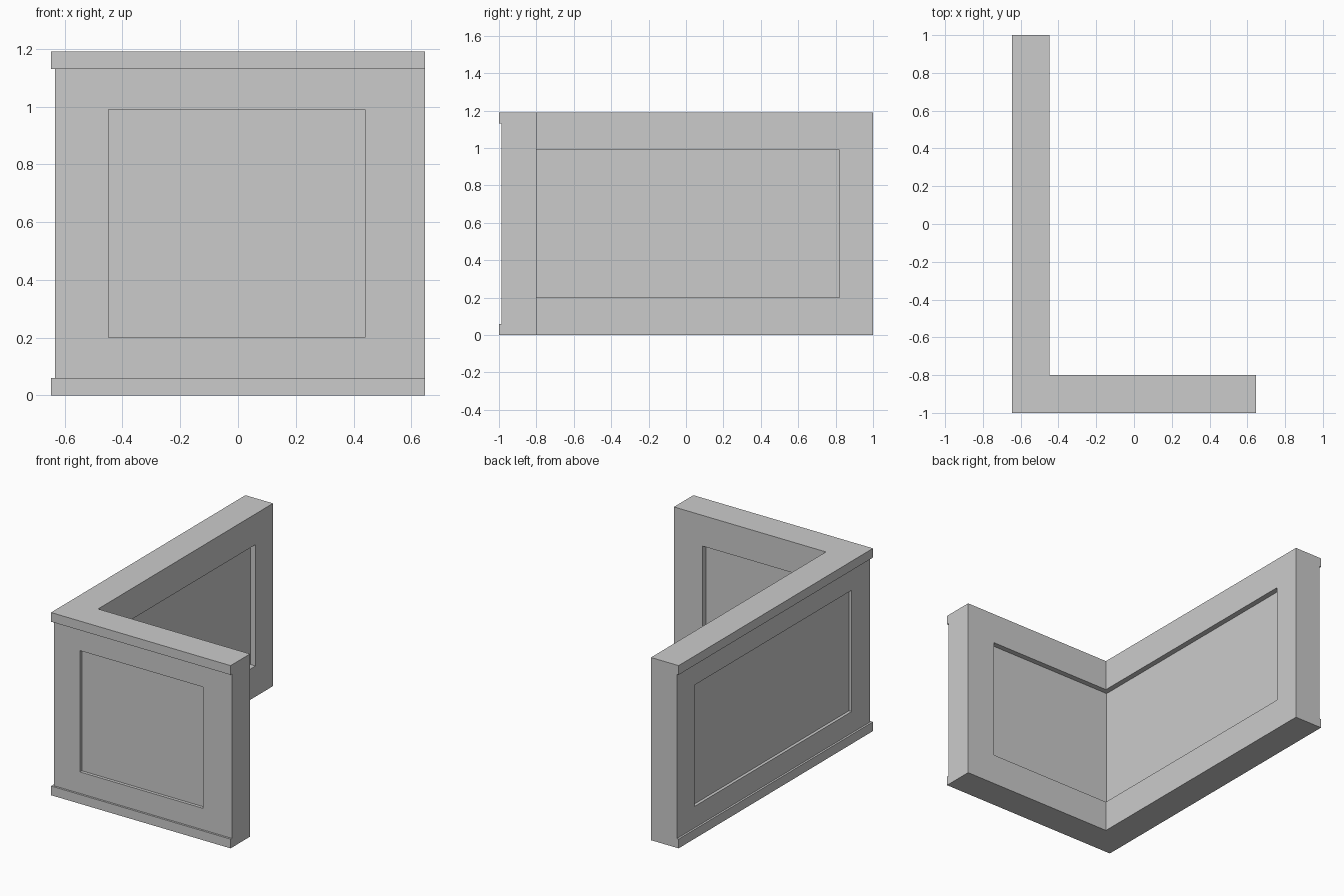
import bpy, bmesh

if "Cube" in bpy.data.objects:
    bpy.data.objects.remove(bpy.data.objects["Cube"])

X0, X1, Y0, Y1 = -0.647, 0.647, -1.0, 1.0   # outer extents
XI, YI, H = -0.448, -0.80, 1.19             # inner wall faces, height
LIP, OUT, INN = 0.013, 0.02, 0.035          # trim overhang, recess depths
Z0, Z1 = 0.20, 0.99                         # panel heights
XP, YP = 0.44, 0.82                         # panel far ends


def prism(name, pts, z0, z1):
    bm = bmesh.new()
    face = bm.faces.new([bm.verts.new((x, y, z0)) for x, y in pts])
    ext = bmesh.ops.extrude_face_region(bm, geom=[face])
    for v in ext["geom"]:
        if isinstance(v, bmesh.types.BMVert):
            v.co.z = z1
    bmesh.ops.recalc_face_normals(bm, faces=bm.faces)
    me = bpy.data.meshes.new(name)
    bm.to_mesh(me)
    bm.free()
    ob = bpy.data.objects.new(name, me)
    bpy.context.collection.objects.link(ob)
    return ob


def ell(xa, ya, xb, yb, xe, ye):
    """L outline: outer corner (xa, ya), inner corner (xb, yb), arm ends xe, ye."""
    return [(xa, ya), (xe, ya), (xe, yb), (xb, yb), (xb, ye), (xa, ye)]


def rect(xa, ya, xb, yb):
    return [(xa, ya), (xb, ya), (xb, yb), (xa, yb)]


# L-shaped wall
wall = prism("corner_wall", ell(X0, Y0, XI, YI, X1, Y1), 0, H)

xb, yb = X0 + LIP, Y0 + LIP
cutters = [
    # set-back between base and cap trim
    prism("trim_setback_cutter", ell(X0 - .1, Y0 - .1, xb, yb, X1 + .1, Y1 + .1), 0.06, 1.13),
    # outside panels
    prism("front_panel_cutter", rect(XI, Y0 - .1, XP, yb + OUT), Z0, Z1),
    prism("side_panel_cutter", rect(X0 - .1, YI, xb + OUT, YP), Z0, Z1),
    # inside panels, meeting in the corner
    prism("inner_panel_cutter",
          ell(XI - INN, YI - INN, XI + .1, YI + .1, XP, YP), Z0, Z1),
]
for c in cutters:
    c.hide_render = True
    m = wall.modifiers.new(c.name, "BOOLEAN")
    m.operation, m.solver, m.object = "DIFFERENCE", "EXACT", c

# bake the cuts and drop the cutters
dg = bpy.context.evaluated_depsgraph_get()
baked = bpy.data.meshes.new_from_object(wall.evaluated_get(dg))
wall.modifiers.clear()
wall.data = baked
for c in cutters:
    bpy.data.objects.remove(c)
